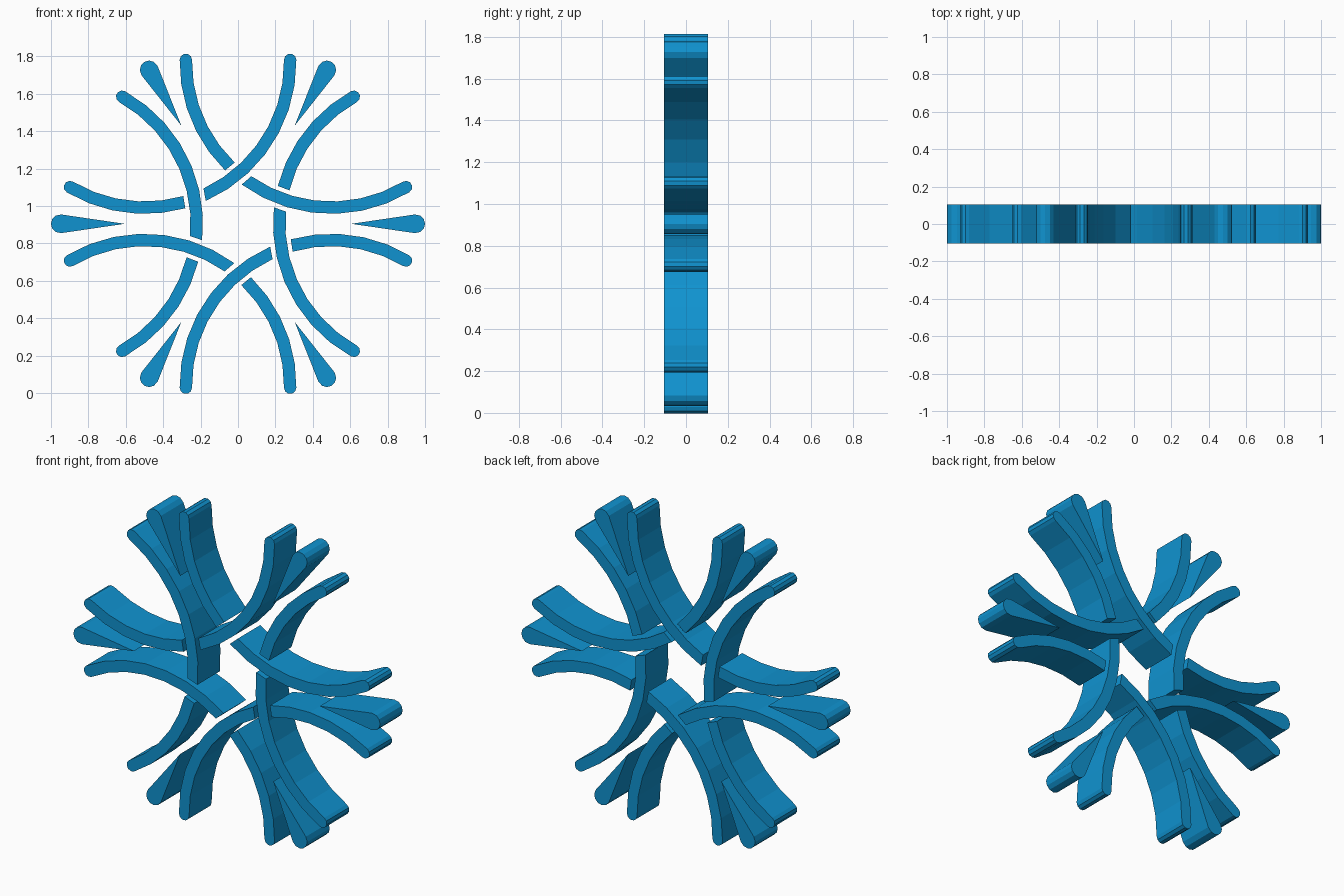
import bpy, bmesh
from math import sin, cos, acos, pi, radians, degrees

if "Cube" in bpy.data.objects:
    bpy.data.objects.remove(bpy.data.objects["Cube"])

CZ = 0.905        # height of the ornament's centre
DEPTH = 0.105     # half thickness in y
C, R = 0.998, 0.778   # arc centre distance and radius
W = 0.033         # half width of a band
GAP = 0.057       # clearance from the centre line of the band passing over
END = 60.9        # half sweep of a band, in degrees

mat = bpy.data.materials.new("blue")
mat.diffuse_color = (0.005, 0.29, 0.63, 1)
mat.use_nodes = True
mat.node_tree.nodes["Principled BSDF"].inputs["Base Color"].default_value = mat.diffuse_color


def extrude_outline(name, pts, turn):
    """Turn a 2D outline about the centre and extrude it through y."""
    a = radians(turn)
    bm = bmesh.new()
    rot = [(x * cos(a) - z * sin(a), x * sin(a) + z * cos(a) + CZ) for x, z in pts]
    front = [bm.verts.new((x, -DEPTH, z)) for x, z in rot]
    back = [bm.verts.new((x, DEPTH, z)) for x, z in rot]
    n = len(rot)
    bm.faces.new(front)
    bm.faces.new(back[::-1])
    for i in range(n):
        j = (i + 1) % n
        bm.faces.new((front[j], front[i], back[i], back[j]))
    bmesh.ops.recalc_face_normals(bm, faces=bm.faces)
    me = bpy.data.meshes.new(name)
    bm.to_mesh(me)
    bm.free()
    me.materials.append(mat)
    ob = bpy.data.objects.new(name, me)
    bpy.context.collection.objects.link(ob)


def on_arc(rad, t):
    a = pi + radians(t)
    return (C + rad * cos(a), rad * sin(a))


def cut_angle(rad, over):
    """Angle where an edge of the band meets the clearance circle of its neighbour."""
    return degrees(acos((rad * rad + C * C - over * over) / (2 * rad * C))) - 60


def band(over, end, steps):
    """Curved band: slanted cut at the crossing, rounded tip at the other end."""
    def edge(rad):
        t0 = cut_angle(rad, over)
        return [on_arc(rad, t0 + (end - t0) * i / steps) for i in range(steps + 1)]
    outer, inner = edge(R + W), edge(R - W)
    # rounded tip, bulging along the direction of travel
    s = 1 if end > 0 else -1
    cx, cz = on_arc(R, end)
    a = pi + radians(end)
    cap = [(cx + W * cos(a + s * k * pi / 5), cz + W * sin(a + s * k * pi / 5))
           for k in range(1, 5)]
    return outer + cap + inner[::-1]


# teardrop between each pair of band ends
drop = [(0.606, 0.0)] + [(0.95 + 0.05 * cos(radians(d)), 0.05 * sin(radians(d)))
                         for d in (-95, -60, -30, 0, 30, 60, 95)]

long_band = band(R + GAP, END, 7)
short_band = band(R - GAP, -END, 5)
for k in range(6):
    extrude_outline(f"long_band_{k + 1}", long_band, 60 * k)
    extrude_outline(f"short_band_{k + 1}", short_band, 60 * k)
    extrude_outline(f"teardrop_{k + 1}", drop, 60 * k)
